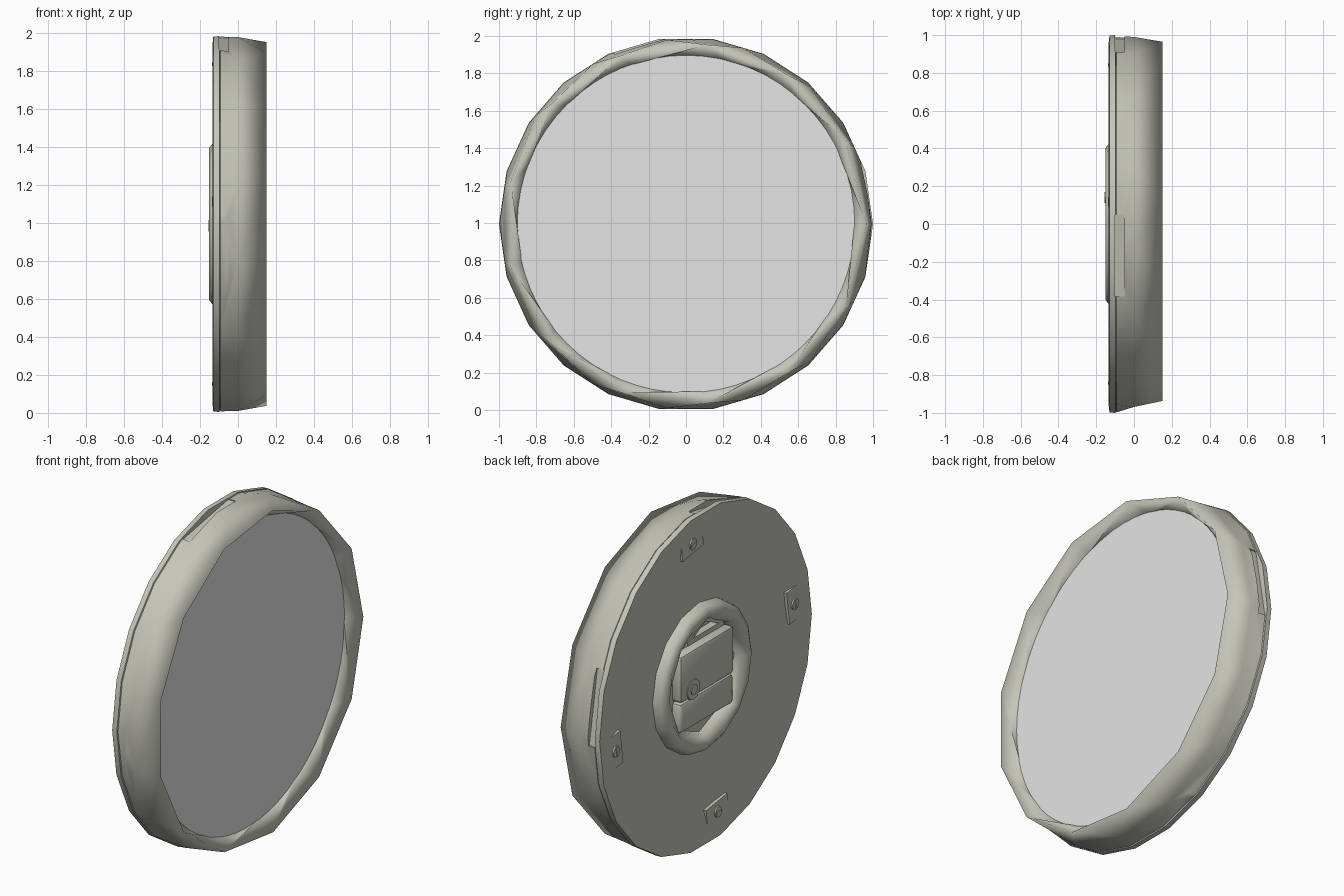
import bpy, bmesh
from math import cos, sin, pi, radians
from mathutils import Matrix, Vector

if "Cube" in bpy.data.objects:
    bpy.data.objects.remove(bpy.data.objects["Cube"])

MID = 0.995   # height of the clock centre


def material(name, color):
    m = bpy.data.materials.new(name)
    m.use_nodes = True
    m.diffuse_color = color
    bsdf = m.node_tree.nodes["Principled BSDF"]
    bsdf.inputs["Base Color"].default_value = color
    bsdf.inputs["Roughness"].default_value = 0.8
    return m


CASE = material("warm_grey_plastic", (0.56, 0.56, 0.49, 1))
DIAL = material("pale_grey_dial", (0.78, 0.78, 0.78, 1))


def smooth(ob, angle):
    bpy.ops.object.select_all(action='DESELECT')
    ob.select_set(True)
    bpy.context.view_layer.objects.active = ob
    bpy.ops.object.shade_smooth_by_angle(angle=radians(angle))


def finish(bm, name, mat):
    bmesh.ops.recalc_face_normals(bm, faces=bm.faces)
    mesh = bpy.data.meshes.new(name)
    bm.to_mesh(mesh)
    bm.free()
    mesh.materials.append(mat)
    ob = bpy.data.objects.new(name, mesh)
    bpy.context.collection.objects.link(ob)
    smooth(ob, 45)
    return ob


def stitch(bm, a, b):
    """Join two rings that may have different numbers of vertices."""
    i = j = 0
    n, m = len(a), len(b)
    if n == m:
        for k in range(n):
            bm.faces.new((a[k], a[(k + 1) % n], b[(k + 1) % n], b[k]))
        return
    while i < n or j < m:
        if j >= m or (i < n and (i + 1) / n <= (j + 1) / m):
            bm.faces.new((a[i % n], a[(i + 1) % n], b[j % m]))
            i += 1
        else:
            bm.faces.new((a[i % n], b[(j + 1) % m], b[j % m]))
            j += 1


def rings(name, profile, mat, closed=False):
    """Stack of rings (x, radius, sides) around the x axis."""
    bm = bmesh.new()
    loops = [[bm.verts.new((x, r * cos(2 * pi * k / n), MID + r * sin(2 * pi * k / n)))
              for k in range(n)] for x, r, n in profile]
    for a, b in zip(loops, loops[1:]):
        stitch(bm, a, b)
    if closed:
        stitch(bm, loops[-1], loops[0])
    else:
        bm.faces.new(loops[0])
        bm.faces.new(loops[-1])
    return finish(bm, name, mat)


def block(name, lo, hi, mat, bevel=0.0, turn=0.0):
    """Box between two corners (z from the centre), turned about the clock axis."""
    bm = bmesh.new()
    bmesh.ops.create_cube(bm, size=1)
    lo, hi = Vector(lo), Vector(hi)
    for v in bm.verts:
        v.co = (lo + hi) / 2 + v.co * (hi - lo)
    if bevel:
        bmesh.ops.bevel(bm, geom=bm.edges[:], offset=bevel, segments=2,
                        profile=0.5, affect='EDGES')
    bm.transform(Matrix.Translation((0, 0, MID)) @ Matrix.Rotation(turn, 4, 'X'))
    return finish(bm, name, mat)


def disc(name, x0, x1, y, z, r, sides, mat):
    bm = bmesh.new()
    bmesh.ops.create_cone(bm, cap_ends=True, segments=sides, radius1=r, radius2=r,
                          depth=x1 - x0)
    bm.transform(Matrix.Translation(((x0 + x1) / 2, y, MID + z))
                 @ Matrix.Rotation(pi / 2, 4, 'Y'))
    return finish(bm, name, mat)


# Case: faceted rim, fine seam and shallow dished back
case = rings("case", [
    (0.065, 0.9, 56), (0.15, 0.965, 13), (0.0, 0.99, 15), (-0.092, 0.997, 22),
    (-0.095, 0.99, 22), (-0.098, 1.0, 22), (-0.13, 0.998, 22),
    (-0.135, 0.95, 22), (-0.088, 0.7, 11), (-0.085, 0.4, 11)], CASE)

# Flat slots cut in the side of the case, in front of the back edge
for k in range(4):
    cutter = block("slot_cutter", (-0.1, -0.22, 0.957), (-0.05, 0.22, 1.1),
                   CASE, turn=radians(10 + 90 * k))
    cutter.hide_render = True
    mod = case.modifiers.new("slot", 'BOOLEAN')
    mod.operation = 'DIFFERENCE'
    mod.solver = 'EXACT'
    mod.object = cutter
    bpy.ops.object.select_all(action='DESELECT')
    case.select_set(True)
    bpy.context.view_layer.objects.active = case
    bpy.ops.object.modifier_apply(modifier=mod.name)
    bpy.data.objects.remove(cutter)
smooth(case, 40)

# Soft front lip
for e in case.data.edges:
    if all(case.data.vertices[i].co.x > 0.149 for i in e.vertices):
        e.use_edge_sharp = False

# Dial
disc("dial", 0.06, 0.07, 0, 0, 0.902, 64, DIAL)

# Raised ring around the movement, with an eight-sided opening
rings("movement_ring", [(-0.07, 0.44, 16), (-0.13, 0.43, 16), (-0.152, 0.4, 16),
                        (-0.15, 0.37, 16), (-0.12, 0.34, 8), (-0.07, 0.33, 8)],
      CASE, closed=True)

# Movement housing and battery cover
block("movement_housing", (-0.145, -0.25, -0.06), (-0.07, 0.25, 0.22), CASE, 0.02)
block("battery_cover", (-0.14, -0.25, -0.24), (-0.07, 0.25, -0.065), CASE, 0.02)

# Setting knob
disc("setting_knob", -0.15, -0.13, 0.14, -0.01, 0.06, 12, CASE)
disc("knob_stem", -0.155, -0.14, 0.14, -0.01, 0.03, 8, CASE)

# Hanger: sloping bars over a flat strip
block("hanger_strip", (-0.13, -0.17, 0.25), (-0.07, 0.17, 0.28), CASE)
for side in (-1, 1):
    bm = bmesh.new()
    bmesh.ops.create_cube(bm, size=1)
    bm.transform(Matrix.Translation((-0.105, side * 0.075, MID + 0.315))
                 @ Matrix.Rotation(-side * 0.45, 4, 'X')
                 @ Matrix.Diagonal((0.05, 0.17, 0.025, 1)))
    finish(bm, "hanger_bar", CASE)

# Screw bosses near the edge, with slotted screws
for k in range(4):
    a = radians(82 + 90 * k)
    y, z = -0.85 * sin(a), 0.85 * cos(a)
    block("screw_boss", (-0.125, -0.1, 0.79), (-0.08, 0.1, 0.93), CASE, turn=a)
    disc("screw_head", -0.134, -0.11, y, z, 0.032, 10, CASE)
    block("screw_ridge", (-0.138, -0.025, 0.845), (-0.12, 0.025, 0.855), CASE, turn=a)
